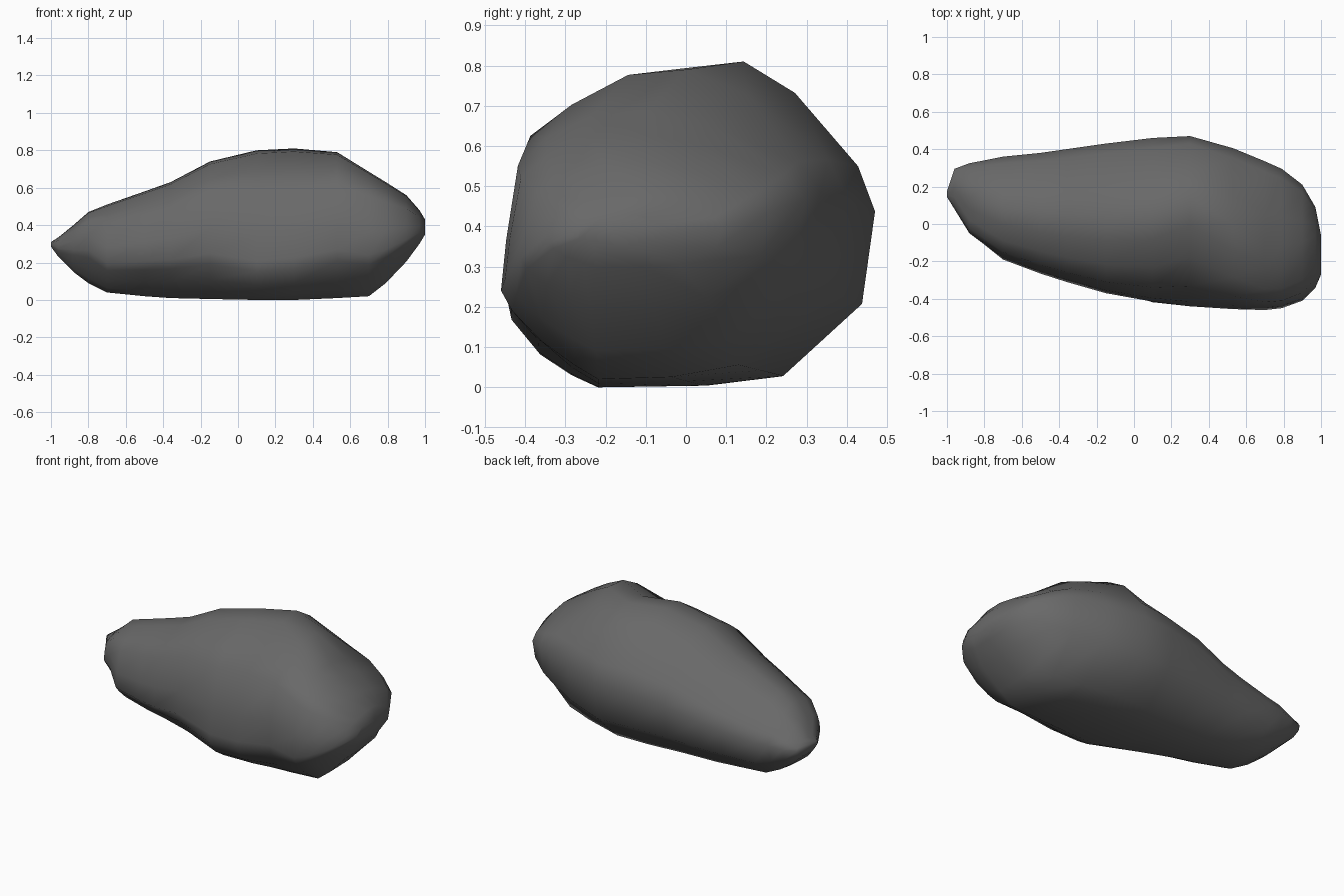
import bpy
import bmesh

cube = bpy.data.objects.get("Cube")
if cube:
    bpy.data.objects.remove(cube, do_unlink=True)

# Stone colour
stone = bpy.data.materials.new("dark grey stone")
stone.use_nodes = True
grey = (0.14, 0.14, 0.14, 1)
stone.diffuse_color = grey
shader = stone.node_tree.nodes["Principled BSDF"]
shader.inputs["Base Color"].default_value = grey
shader.inputs["Roughness"].default_value = 0.9

# Boulder outline across its width, as (y, z)
outline = [(-.355, .64), (-.2, .72), (-.02, .8), (.13, .815), (.26, .74),
           (.42, .555), (.463, .44), (.43, .21), (.23, .03), (.03, .005),
           (-.21, 0), (-.28, .04), (-.37, .11), (-.445, .205),
           (-.465, .27), (-.44, .42)]

# Size of each station along the length: x, front, back, bottom, top
sizes = [
    (-1, .145, .175, .285, .31),
    (-.96, .08, .295, .23, .335),
    (-.88, -.05, .325, .15, .4),
    (-.8, -.11, .34, .09, .47),
    (-.7, -.19, .36, .04, .51),
    (-.5, -.265, .38, .02, .58),
    (-.36, -.31, .4, .01, .63),
    (-.15, -.37, .43, .005, .74),
    (.1, -.415, .46, 0, .8),
    (.3, -.44, .47, 0, .81),
    (.53, -.455, .405, .01, .79),
    (.7, -.46, .335, .02, .685),
    (.79, -.45, .295, .09, .63),
    (.9, -.41, .21, .205, .56),
    (.97, -.34, .09, .3, .48),
    (1, -.27, -.06, .35, .43),
]

# Shape of each station: undercut of the front, shift of the crest,
# lift of the front bulge, lift of the back bulge
plain = (0, 0, 0, 0)
left_waist = (.11, -.14, 0, 0)
left_nose = (.06, -.14, .15, 0)
right_shoulder = (.04, -.2, 0, .16)
shapes = [plain, (0, 0, .1, 0), left_nose, left_nose,
          left_waist, left_waist, left_waist, (.03, -.13, 0, 0),
          (-.07, -.1, -.08, 0), (-.04, 0, -.06, 0), (0, -.12, 0, .04),
          right_shoulder, right_shoulder, (0, -.15, 0, .12), plain, plain]


def fraction(values):
    low, high = min(values), max(values)
    return [(v - low) / (high - low) for v in values]


section = list(zip(fraction([p[0] for p in outline]),
                   fraction([p[1] for p in outline])))


def add_ring(bm, size, shape):
    """One cross-section, scaled to its station and reshaped."""
    x, front, back, bottom, top = size
    undercut, crest, front_lift, back_lift = shape
    ring = []
    for across, up in section:
        shift = crest * 4 * across * (1 - across) * up
        if across < .5 and up < .3:
            shift = undercut * (1 - up / .4) * (1 - across)
        lift = front_lift * (1 - across) + back_lift * across
        height = up + lift * 4 * up * (1 - up)
        ring.append(bm.verts.new((x, front + (back - front) * (across + shift),
                                  bottom + (top - bottom) * height)))
    return ring


# Loft the sections and close both ends
bm = bmesh.new()
rings = [add_ring(bm, *station) for station in zip(sizes, shapes)]
for a, b in zip(rings, rings[1:]):
    for i in range(len(a)):
        j = (i + 1) % len(a)
        bm.faces.new((a[i], a[j], b[j], b[i]))
bm.faces.new(rings[0])
bm.faces.new(rings[-1])
bmesh.ops.recalc_face_normals(bm, faces=bm.faces)

mesh = bpy.data.meshes.new("boulder")
bm.to_mesh(mesh)
bm.free()
mesh.materials.append(stone)
boulder = bpy.data.objects.new("boulder", mesh)
bpy.context.collection.objects.link(boulder)

# Smooth, weathered surface
for face in mesh.polygons:
    face.use_smooth = True
